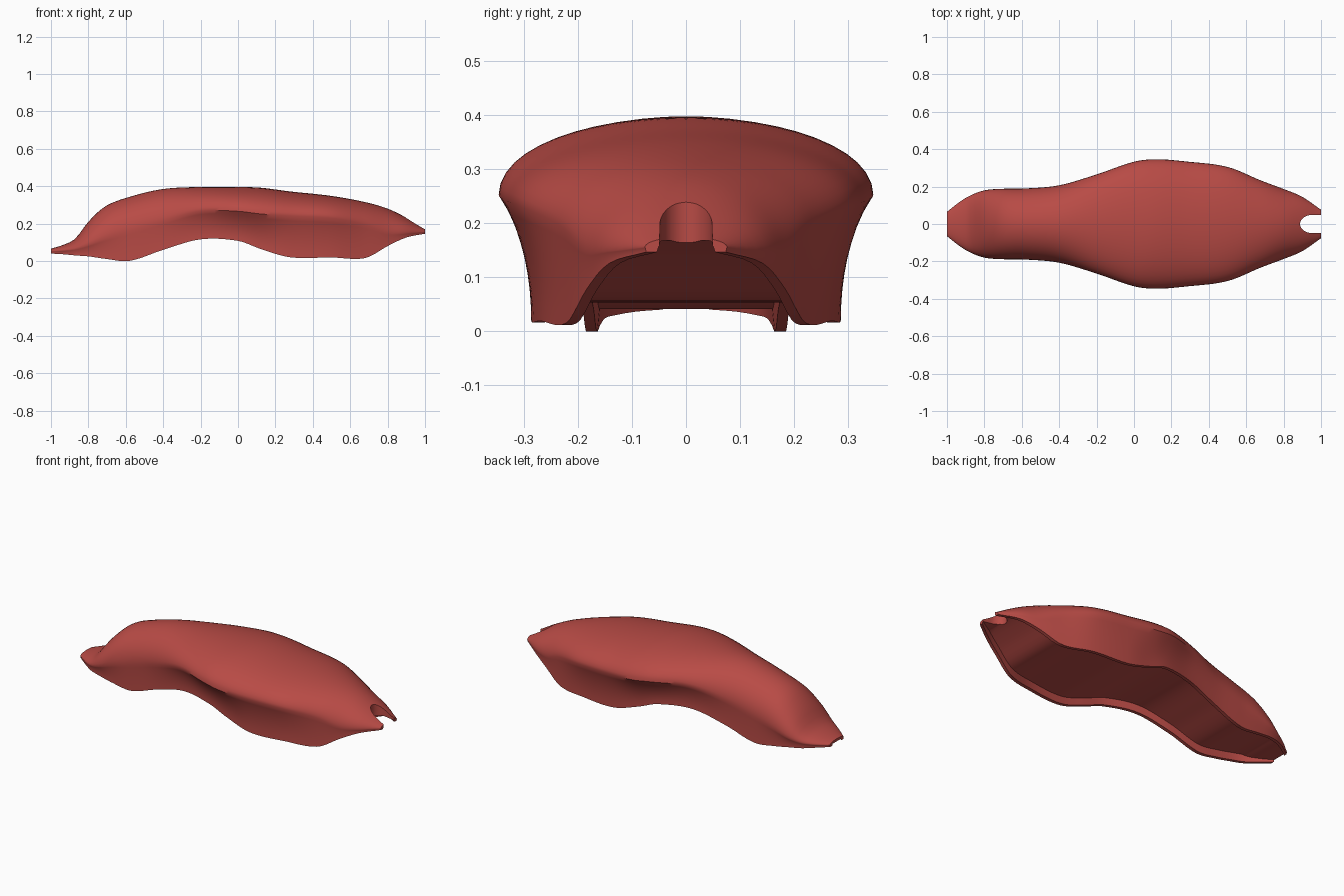
import bpy, bmesh, math

if "Cube" in bpy.data.objects:
    bpy.data.objects.remove(bpy.data.objects["Cube"])

# x, top height, widest height, bottom edge height, widest half width, bottom half width
STATIONS = [
    (-1.00, .066, .052, .040, .065, .063),
    (-0.93, .088, .056, .036, .120, .114),
    (-0.87, .120, .064, .030, .155, .148),
    (-0.80, .210, .085, .025, .180, .168),
    (-0.71, .292, .120, .012, .188, .178),
    (-0.58, .343, .160, .001, .190, .185),
    (-0.40, .385, .215, .060, .207, .195),
    (-0.20, .396, .268, .116, .265, .225),
    (0.00, .396, .266, .108, .333, .268),
    (0.12, .392, .252, .065, .346, .278),
    (0.28, .372, .242, .020, .334, .286),
    (0.50, .348, .230, .019, .305, .268),
    (0.68, .315, .195, .016, .232, .220),
    (0.80, .280, .150, .080, .187, .182),
    (0.90, .232, .148, .126, .145, .141),
    (1.00, .174, .155, .146, .076, .074),
]
STEPS, UPPER, LOWER = 80, 12, 8
RIM, RECESS = .02, .042


def sample(x, k):
    """Smooth interpolation of one station column."""
    n = len(STATIONS)
    i = next((j for j in range(n - 1) if x <= STATIONS[j + 1][0]), n - 2)

    def slope(j):
        a, b = STATIONS[max(j - 1, 0)], STATIONS[min(j + 1, n - 1)]
        return (b[k] - a[k]) / (b[0] - a[0])
    p, q = STATIONS[i], STATIONS[i + 1]
    h = q[0] - p[0]
    t = (x - p[0]) / h
    return ((2*t**3 - 3*t**2 + 1) * p[k] + (t**3 - 2*t**2 + t) * h * slope(i)
            + (3*t**2 - 2*t**3) * q[k] + (t**3 - t**2) * h * slope(i + 1))


def section(x):
    """Closed cross section: crown, flank, bottom rim and recessed underside."""
    top, mid, low, wide, foot = (sample(x, k) for k in range(1, 6))
    half = []
    for i in range(UPPER + 1):
        a = math.pi / 2 * i / UPPER
        half.append((wide * math.sin(a), mid + (top - mid) * math.cos(a)))
    for i in range(1, LOWER + 1):
        t = i / LOWER
        half.append((wide + (foot - wide) * (1 - (1 - t)**2.1), mid + (low - mid) * t))
    depth = min(RECESS, .4 * (top - low))
    half.append((foot - RIM, low))
    half.append((foot - RIM - .004, low + depth))
    return [(x, -y, z) for y, z in reversed(half[1:])] + [(x, y, z) for y, z in half]


# Shell body
bm = bmesh.new()
rows = [[bm.verts.new(p) for p in section(-1 + 2 * s / STEPS)] for s in range(STEPS + 1)]
count = len(rows[0])
for r0, r1 in zip(rows, rows[1:]):
    for j in range(count):
        k = (j + 1) % count
        bm.faces.new((r0[j], r1[j], r1[k], r0[k]))
bm.faces.new(rows[0])
bm.faces.new(rows[-1][::-1])
bmesh.ops.recalc_face_normals(bm, faces=bm.faces)
mesh = bpy.data.meshes.new("shell")
bm.to_mesh(mesh)
bm.free()
shell = bpy.data.objects.new("shell", mesh)
bpy.context.collection.objects.link(shell)
red = bpy.data.materials.new("brick red")
red.diffuse_color = (.48, .07, .06, 1)
red.use_nodes = True
red.node_tree.nodes["Principled BSDF"].inputs["Base Color"].default_value = red.diffuse_color
mesh.materials.append(red)

# Round-ended notch cutter for the tip
bm = bmesh.new()
outline = [(1.2, -.052), (1.2, .052)]
for i in range(25):
    a = math.pi / 2 + math.pi * i / 24
    outline.append((.95 + .062 * math.cos(a), .048 * math.sin(a)))
face = bm.faces.new([bm.verts.new((x, y, -.1)) for x, y in outline])
up = bmesh.ops.extrude_face_region(bm, geom=[face])["geom"]
bmesh.ops.translate(bm, vec=(0, 0, .7), verts=[v for v in up if isinstance(v, bmesh.types.BMVert)])
bmesh.ops.recalc_face_normals(bm, faces=bm.faces)
cut_mesh = bpy.data.meshes.new("notch_cutter")
bm.to_mesh(cut_mesh)
bm.free()
cutter = bpy.data.objects.new("notch_cutter", cut_mesh)
bpy.context.collection.objects.link(cutter)
cutter.hide_render = True

# Cut the notch and shade smooth
bpy.context.view_layer.objects.active = shell
shell.select_set(True)
notch = shell.modifiers.new("notch", 'BOOLEAN')
notch.operation, notch.object, notch.solver = 'DIFFERENCE', cutter, 'EXACT'
bpy.ops.object.modifier_apply(modifier="notch")
bpy.data.objects.remove(cutter)
bpy.ops.object.shade_smooth_by_angle(angle=math.radians(40))
